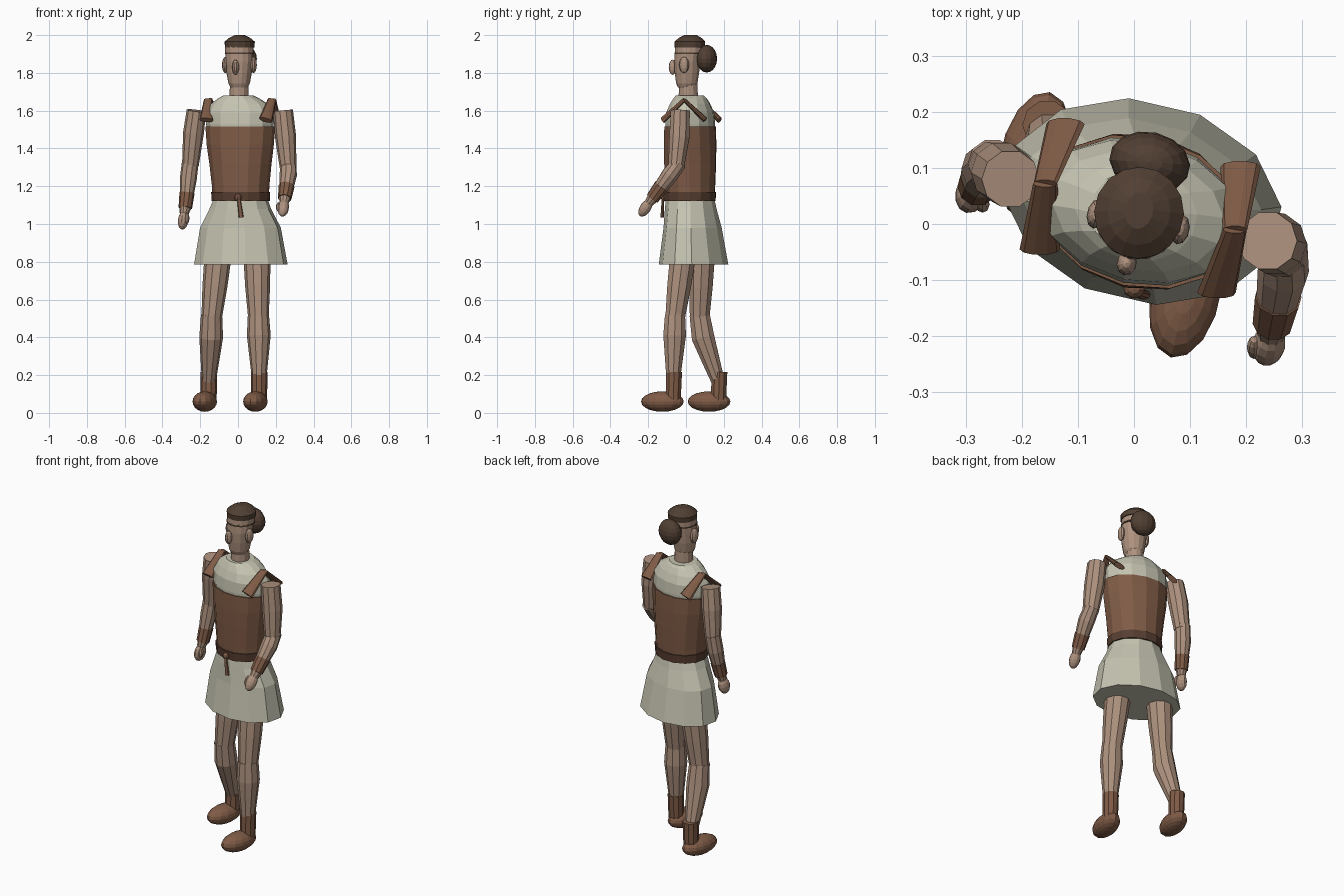
import bpy, bmesh, math
from mathutils import Vector, Matrix, Euler

YAW = math.radians(-13)          # the whole figure is turned slightly


def material(name, col):
    m = bpy.data.materials.new(name)
    m.diffuse_color = (*col, 1)
    return m


SKIN = material("skin", (0.42, 0.285, 0.21))
LEATHER = material("brown leather", (0.215, 0.106, 0.062))
CLOTH = material("cream cloth", (0.56, 0.55, 0.44))
HAIR = material("dark hair", (0.082, 0.05, 0.033))
BELT = material("dark belt", (0.095, 0.047, 0.03))


def finish(name, bm, mat):
    bmesh.ops.recalc_face_normals(bm, faces=bm.faces[:])
    me = bpy.data.meshes.new(name)
    bm.to_mesh(me)
    bm.free()
    me.materials.append(mat)
    ob = bpy.data.objects.new(name, me)
    bpy.context.collection.objects.link(ob)
    return ob


def skin_rings(name, rings, mat):
    """Bridge rings of points and cap both ends."""
    bm = bmesh.new()
    vr = [[bm.verts.new(p) for p in r] for r in rings]
    n = len(vr[0])
    for a, b in zip(vr, vr[1:]):
        for i in range(n):
            j = (i + 1) % n
            bm.faces.new((a[i], a[j], b[j], b[i]))
    bm.faces.new(vr[0])
    bm.faces.new(vr[-1])
    return finish(name, bm, mat)


def stack(name, profile, mat, n=14):
    """Loft of level ellipses: (x, y, z, half width, half depth)."""
    rot = Matrix.Rotation(YAW, 3, 'Z')
    rings = []
    for x, y, z, rx, ry in profile:
        ring = []
        for i in range(n):
            t = 2 * math.pi * (i + 0.5) / n
            ring.append(Vector((x, y, z)) + rot @ Vector((rx * math.cos(t), ry * math.sin(t), 0)))
        rings.append(ring)
    return skin_rings(name, rings, mat)


def limb(name, path, mat, n=10, flat=1.0):
    """Tapered tube through (x, y, z, radius); flat squashes its thickness."""
    pts = [Vector(p[:3]) for p in path]
    rings = []
    for k, p in enumerate(pts):
        d = (pts[min(k + 1, len(pts) - 1)] - pts[max(k - 1, 0)]).normalized()
        u = Vector((0, 1, 0)).cross(d).normalized()
        v = d.cross(u)
        r = path[k][3]
        rings.append([p + u * r * math.cos(2 * math.pi * i / n)
                      + v * r * flat * math.sin(2 * math.pi * i / n) for i in range(n)])
    return skin_rings(name, rings, mat)


def blob(name, c, r, mat, rot=(0, 0, YAW), seg=12, rows=8):
    bm = bmesh.new()
    m = Matrix.LocRotScale(Vector(c), Euler(rot), Vector(r))
    bmesh.ops.create_uvsphere(bm, u_segments=seg, v_segments=rows, radius=1, matrix=m)
    return finish(name, bm, mat)


# Torso: cream tunic top, leather bodice, belt and skirt
stack("tunic_top", [(0.012, 0.022, 1.45, 0.170, 0.128), (0.010, 0.022, 1.53, 0.182, 0.130),
                    (0.010, 0.022, 1.59, 0.184, 0.124), (0.008, 0.022, 1.635, 0.155, 0.105),
                    (0.004, 0.022, 1.665, 0.110, 0.088), (0.002, 0.020, 1.68, 0.080, 0.076)], CLOTH)
stack("bodice", [(0.014, 0.022, 1.13, 0.150, 0.130), (0.014, 0.022, 1.20, 0.153, 0.134),
                 (0.013, 0.022, 1.32, 0.166, 0.138), (0.012, 0.022, 1.42, 0.180, 0.138),
                 (0.012, 0.022, 1.515, 0.187, 0.135)], LEATHER)
stack("belt", [(0.014, 0.022, 1.122, 0.155, 0.136), (0.014, 0.022, 1.17, 0.157, 0.139)], BELT)
stack("skirt", [(0.015, 0.040, 0.785, 0.252, 0.180), (0.013, 0.035, 0.98, 0.218, 0.150),
                (0.012, 0.025, 1.08, 0.165, 0.135), (0.014, 0.022, 1.13, 0.145, 0.128)], CLOTH, 12)

# Belt knot and hanging end
blob("belt_knot", (0.0, -0.115, 1.14), (0.02, 0.018, 0.02), LEATHER, seg=8, rows=6)
limb("belt_tail", [(0.003, -0.122, 1.14, 0.009), (0.017, -0.126, 1.035, 0.013)], LEATHER, 8, 0.7)

# Shoulder bows: two flared flat tails falling to front and back
for side, apex, front, back in (
        ("left", (-0.158, 0.072, 1.658), (-0.168, -0.045, 1.55), (-0.122, 0.178, 1.55)),
        ("right", (0.180, -0.010, 1.658), (0.147, -0.122, 1.55), (0.190, 0.102, 1.55))):
    for end, tip in (("front", front), ("back", back)):
        limb(f"{side}_shoulder_bow_{end}", [(*apex, 0.022), (*tip, 0.036)], LEATHER, 10, 0.42)

# Arms, cuffs and hands
limb("left_upper_arm", [(-0.220, 0.080, 1.60, 0.052), (-0.236, 0.092, 1.48, 0.055),
                        (-0.252, 0.105, 1.31, 0.044)], SKIN)
limb("left_forearm", [(-0.252, 0.108, 1.335, 0.044), (-0.263, 0.098, 1.24, 0.045),
                      (-0.278, 0.068, 1.09, 0.031), (-0.285, 0.060, 1.055, 0.024)], SKIN)
limb("left_cuff", [(-0.270, 0.085, 1.165, 0.040), (-0.279, 0.067, 1.085, 0.036)], LEATHER)
blob("left_hand", (-0.290, 0.055, 1.02), (0.028, 0.036, 0.050), SKIN, (-0.2, 0.1, YAW))
blob("left_thumb", (-0.270, 0.035, 1.03), (0.013, 0.014, 0.030), SKIN, (-0.2, 0, 0), 8, 6)

limb("right_upper_arm", [(0.238, -0.030, 1.60, 0.053), (0.252, -0.035, 1.46, 0.056),
                         (0.265, -0.052, 1.30, 0.044)], SKIN)
limb("right_forearm", [(0.267, -0.035, 1.325, 0.042), (0.266, -0.085, 1.26, 0.046),
                       (0.248, -0.175, 1.14, 0.032), (0.244, -0.197, 1.11, 0.024)], SKIN)
limb("right_cuff", [(0.257, -0.130, 1.20, 0.042), (0.247, -0.178, 1.135, 0.036)], LEATHER)
blob("right_hand", (0.240, -0.215, 1.085), (0.030, 0.030, 0.052), SKIN, (-0.6, 0, YAW))
blob("right_thumb", (0.214, -0.220, 1.09), (0.013, 0.014, 0.030), SKIN, (-0.6, 0, 0), 8, 6)

# Legs: thigh, shin, boot shaft and rounded shoe
for side, hip, knee, calf, ankle, foot in (
        ("left", (-0.105, 0.085, 0.84), (-0.140, 0.072, 0.50), (-0.142, 0.090, 0.40),
         (-0.155, 0.172, 0.16), (-0.176, 0.122, 0.060)),
        ("right", (0.100, -0.015, 0.84), (0.108, -0.058, 0.50), (0.110, -0.060, 0.41),
         (0.112, -0.068, 0.16), (0.092, -0.125, 0.060))):
    limb(f"{side}_thigh", [(*hip, 0.072), (*Vector(hip).lerp(Vector(knee), 0.5), 0.066),
                           (*knee, 0.054)], SKIN)
    limb(f"{side}_shin", [(knee[0], knee[1], knee[2] + 0.02, 0.056), (*calf, 0.063),
                          (*Vector(calf).lerp(Vector(ankle), 0.6), 0.047), (*ankle, 0.036)], SKIN)
    x, y = ankle[:2]
    limb(f"{side}_boot_shaft", [(x, y + 0.005, 0.217, 0.044), (x, y, 0.06, 0.042)], LEATHER)
    blob(f"{side}_shoe", foot, (0.062, 0.116, 0.054), LEATHER, seg=14, rows=10)

# Neck and head
stack("neck", [(0.006, 0.012, 1.64, 0.052, 0.052), (0.006, 0.012, 1.77, 0.048, 0.048)], SKIN, 12)
stack("head", [(0.006, 0.002, 1.722, 0.045, 0.046), (0.006, 0.004, 1.745, 0.057, 0.058),
               (0.006, 0.005, 1.80, 0.067, 0.066), (0.007, 0.006, 1.86, 0.073, 0.070),
               (0.007, 0.010, 1.91, 0.073, 0.071)], SKIN)
stack("brow_band", [(0.007, 0.016, 1.905, 0.076, 0.077), (0.007, 0.018, 1.945, 0.075, 0.076)], SKIN)
stack("head_cord", [(0.007, 0.015, 1.899, 0.077, 0.078), (0.007, 0.015, 1.907, 0.077, 0.078)], HAIR)
blob("nose", (-0.013, -0.070, 1.83), (0.018, 0.022, 0.040), SKIN, seg=10)
for side, c in (("left", (-0.067, 0.018, 1.842)), ("right", (0.082, -0.010, 1.842))):
    blob(f"{side}_ear", c, (0.017, 0.027, 0.043), SKIN, seg=10)

# Hair cap and bun
stack("hair_cap", [(0.009, 0.020, 1.935, 0.078, 0.080), (0.009, 0.020, 1.965, 0.080, 0.082),
                   (0.009, 0.022, 1.985, 0.056, 0.060), (0.009, 0.024, 2.00, 0.025, 0.033)], HAIR, 16)
blob("hair_bun", (0.028, 0.110, 1.875), (0.073, 0.054, 0.073), HAIR, seg=14, rows=10)
